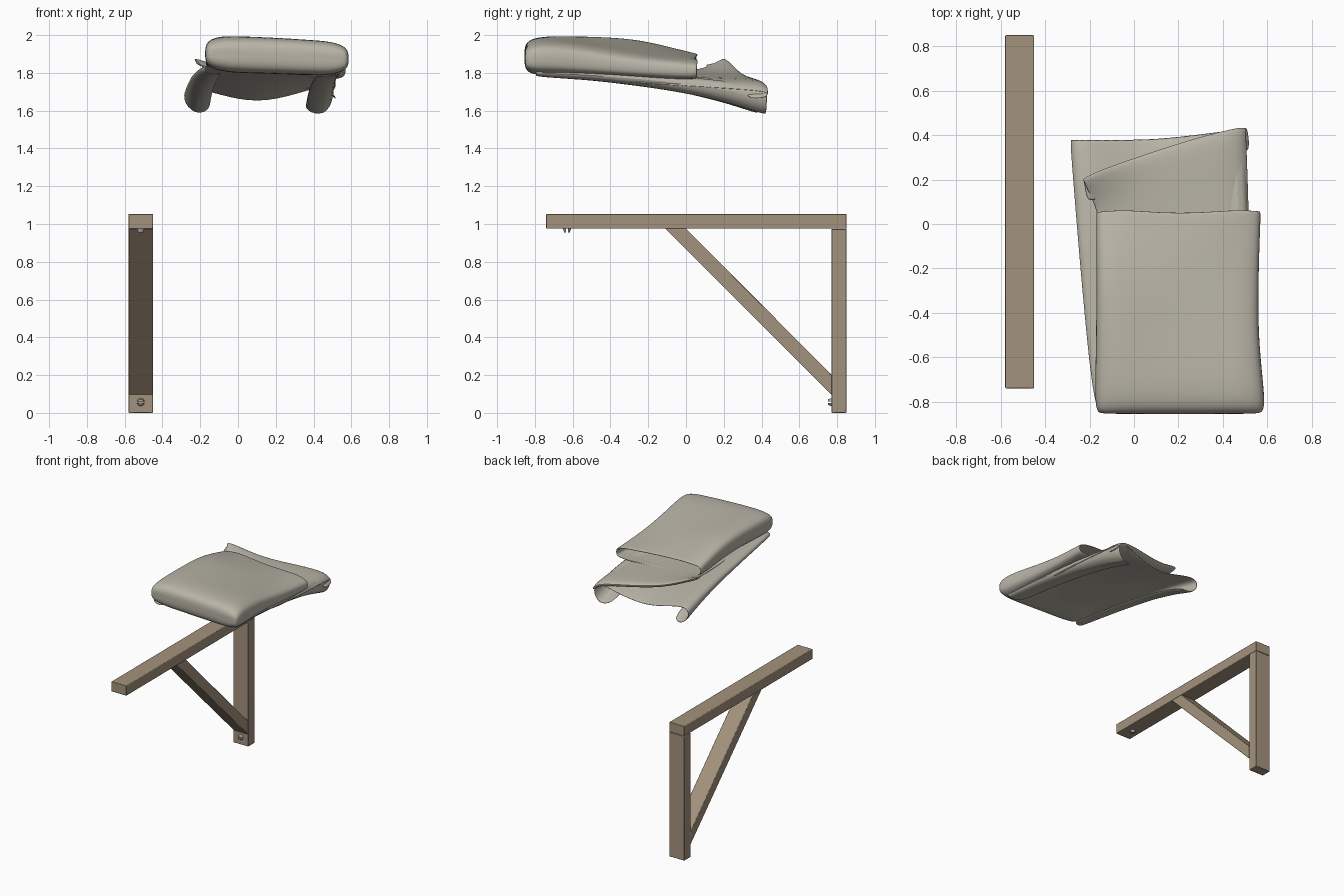
import bpy, bmesh, math
from mathutils import Vector, noise

if "Cube" in bpy.data.objects:
    bpy.data.objects.remove(bpy.data.objects["Cube"], do_unlink=True)


def material(name, rgb):
    m = bpy.data.materials.new(name)
    m.use_nodes = True
    m.diffuse_color = (*rgb, 1)
    bsdf = m.node_tree.nodes["Principled BSDF"]
    bsdf.inputs["Base Color"].default_value = (*rgb, 1)
    bsdf.inputs["Roughness"].default_value = 0.8
    return m


WOOD = material("warm wood", (0.37, 0.29, 0.205))
CLOTH = material("grey linen", (0.48, 0.455, 0.385))
STEEL = material("screw steel", (0.42, 0.41, 0.39))


def finish(name, bm, mat):
    bmesh.ops.recalc_face_normals(bm, faces=bm.faces)
    me = bpy.data.meshes.new(name)
    bm.to_mesh(me)
    bm.free()
    me.materials.append(mat)
    ob = bpy.data.objects.new(name, me)
    bpy.context.collection.objects.link(ob)
    return ob


def smooth(ob, angle):
    bpy.ops.object.select_all(action="DESELECT")
    ob.select_set(True)
    bpy.context.view_layer.objects.active = ob
    bpy.ops.object.shade_smooth_by_angle(angle=math.radians(angle))


# Wooden bracket: side outlines (y, z) extruded across x
def timber(name, outline, x0=-0.58, x1=-0.45):
    bm = bmesh.new()
    face = bm.faces.new([bm.verts.new((x0, y, z)) for y, z in outline])
    new = bmesh.ops.extrude_face_region(bm, geom=[face])["geom"]
    bmesh.ops.translate(bm, vec=(x1 - x0, 0, 0),
                        verts=[v for v in new if isinstance(v, bmesh.types.BMVert)])
    ob = finish(name, bm, WOOD)
    bev = ob.modifiers.new("Soft edges", "BEVEL")
    bev.width, bev.segments = 0.004, 2
    smooth(ob, 30)


timber("bracket_arm", [(-0.74, 0.975), (0.85, 0.975), (0.85, 1.053), (-0.74, 1.053)])
timber("bracket_post", [(0.77, 0), (0.85, 0), (0.85, 0.974), (0.77, 0.974)])
timber("bracket_brace", [(-0.11, 0.976), (0.0, 0.976), (0.772, 0.2), (0.772, 0.095)])


# Slotted screws: a round head split into two halves
def screw(name, centre, direction):
    bm = bmesh.new()
    for side in (1, -1):
        half = bmesh.new()
        bmesh.ops.create_cone(half, cap_ends=True, segments=20, radius1=0.021,
                              radius2=0.015, depth=0.02)
        bmesh.ops.bisect_plane(half, geom=half.verts[:] + half.edges[:] + half.faces[:],
                               plane_co=(0, side * 0.004, 0), plane_no=(0, -side, 0),
                               clear_outer=True)
        bmesh.ops.holes_fill(half, edges=[e for e in half.edges if e.is_boundary])
        tmp = bpy.data.meshes.new("half")
        half.to_mesh(tmp)
        half.free()
        bm.from_mesh(tmp)
        bpy.data.meshes.remove(tmp)
    ob = finish(name, bm, STEEL)
    ob.location = centre
    ob.rotation_euler = Vector(direction).to_track_quat("Z", "Y").to_euler()


screw("arm_screw", (-0.515, -0.63, 0.966), (0, 0, -1))
screw("post_screw", (-0.515, 0.761, 0.057), (0, -1, 0))


# Cloth: rows of points joined into a sheet, softened and thickened
def cloth(name, rows, closed=False, cap=False, crumple=0.006):
    bm = bmesh.new()
    grid = []
    for row in rows:
        line = []
        for p in row:
            p = Vector(p)
            p.z += crumple * noise.noise(p * 7)
            line.append(bm.verts.new(p))
        grid.append(line)
    n = len(grid[0])
    for a, b in zip(grid, grid[1:]):
        for i in range(n if closed else n - 1):
            j = (i + 1) % n
            bm.faces.new((a[i], a[j], b[j], b[i]))
    if cap:
        bm.faces.new(grid[0])
    ob = finish(name, bm, CLOTH)
    sol = ob.modifiers.new("Thickness", "SOLIDIFY")
    sol.thickness, sol.offset = 0.012, 0
    sub = ob.modifiers.new("Softness", "SUBSURF")
    sub.levels = sub.render_levels = 2
    smooth(ob, 60)


# Upper fold: a flattened sleeve, closed in front and open behind
# each station: y, left x, right x, bottom z left/right, top z left/right
stations = [
    (-0.85, -0.14, 0.55, 1.88, 1.86, 1.92, 1.89),
    (-0.845, -0.16, 0.575, 1.84, 1.81, 1.96, 1.93),
    (-0.81, -0.17, 0.585, 1.81, 1.79, 1.99, 1.96),
    (-0.70, -0.17, 0.575, 1.81, 1.79, 2.00, 1.965),
    (-0.50, -0.165, 0.555, 1.82, 1.78, 2.00, 1.93),
    (-0.28, -0.165, 0.555, 1.82, 1.77, 1.995, 1.89),
    (-0.10, -0.165, 0.56, 1.80, 1.765, 1.95, 1.87),
    (0.02, -0.165, 0.565, 1.80, 1.765, 1.915, 1.86),
    (0.055, -0.165, 0.565, 1.80, 1.77, 1.905, 1.855),
]


def power(v, e):
    return math.copysign(abs(v) ** e, v)


def sleeve_section(y, x0, x1, b0, b1, t0, t1, count=28):
    out = []
    for i in range(count):
        a = 2 * math.pi * i / count
        u = 0.5 + 0.5 * power(math.cos(a), 0.4)
        w = 0.5 + 0.5 * power(math.sin(a), 0.55)
        low, high = b0 + (b1 - b0) * u, t0 + (t1 - t0) * u
        ripple = 0.008 * math.sin(9 * u) if y > 0 else 0
        out.append((x0 + (x1 - x0) * u, y + ripple, low + (high - low) * w))
    return out


cloth("folded_cloth_top", [sleeve_section(*s) for s in stations], closed=True, cap=True)

# Lower fold: flat in front, sagging and curled under at both sides behind
front = [(-0.08, 1.80), (-0.15, 1.79), (-0.18, 1.82), (-0.16, 1.845), (0.0, 1.83),
         (0.2, 1.81), (0.4, 1.81), (0.52, 1.82), (0.545, 1.80), (0.52, 1.785), (0.42, 1.79)]
back = [(-0.15, 1.60), (-0.23, 1.575), (-0.30, 1.66), (-0.265, 1.73), (-0.1, 1.685),
        (0.1, 1.635), (0.32, 1.69), (0.475, 1.745), (0.51, 1.67), (0.46, 1.565), (0.35, 1.60)]
rows = []
for k in range(9):
    t = k / 8
    drop = 0.45 * t + 0.55 * t ** 3
    row = []
    for (xa, za), (xb, zb) in zip(front, back):
        y_end = 0.385 + 0.05 * max(0, xb - 0.1) / 0.4
        row.append((xa + (xb - xa) * t ** 0.8, -0.80 + (y_end + 0.80) * t,
                    za + (zb - za) * drop))
    rows.append(row)
cloth("folded_cloth_bottom", rows)

# Middle flap: slanted back edge, lifted left corner, hem turned under
edge = [(-0.235, 0.205, 1.885), (-0.17, 0.24, 1.865), (0.0, 0.30, 1.80), (0.25, 0.385, 1.765),
        (0.46, 0.44, 1.75), (0.505, 0.44, 1.70)]
inner = [(-0.15, 1.79), (-0.09, 1.80), (0.03, 1.79), (0.25, 1.78), (0.47, 1.775), (0.52, 1.73)]
flap = [[(x, -0.4, z + 0.02) for x, z in inner],
        [(x, 0.02, z) for x, z in inner]]
for t in (0.5, 0.9):
    flap.append([(xi + (xe - xi) * t, 0.02 + (ye - 0.02) * t, zi + (ze - zi) * t ** 1.4)
                 for (xi, zi), (xe, ye, ze) in zip(inner, edge)])
flap.append([(x, y, z - 0.01) for x, y, z in edge])
flap.append([(x + 0.01, y - 0.02, z - 0.035) for x, y, z in edge])
flap.append([(x + 0.02, y - 0.12, z - 0.04) for x, y, z in edge])
cloth("folded_cloth_flap", flap, crumple=0.01)
